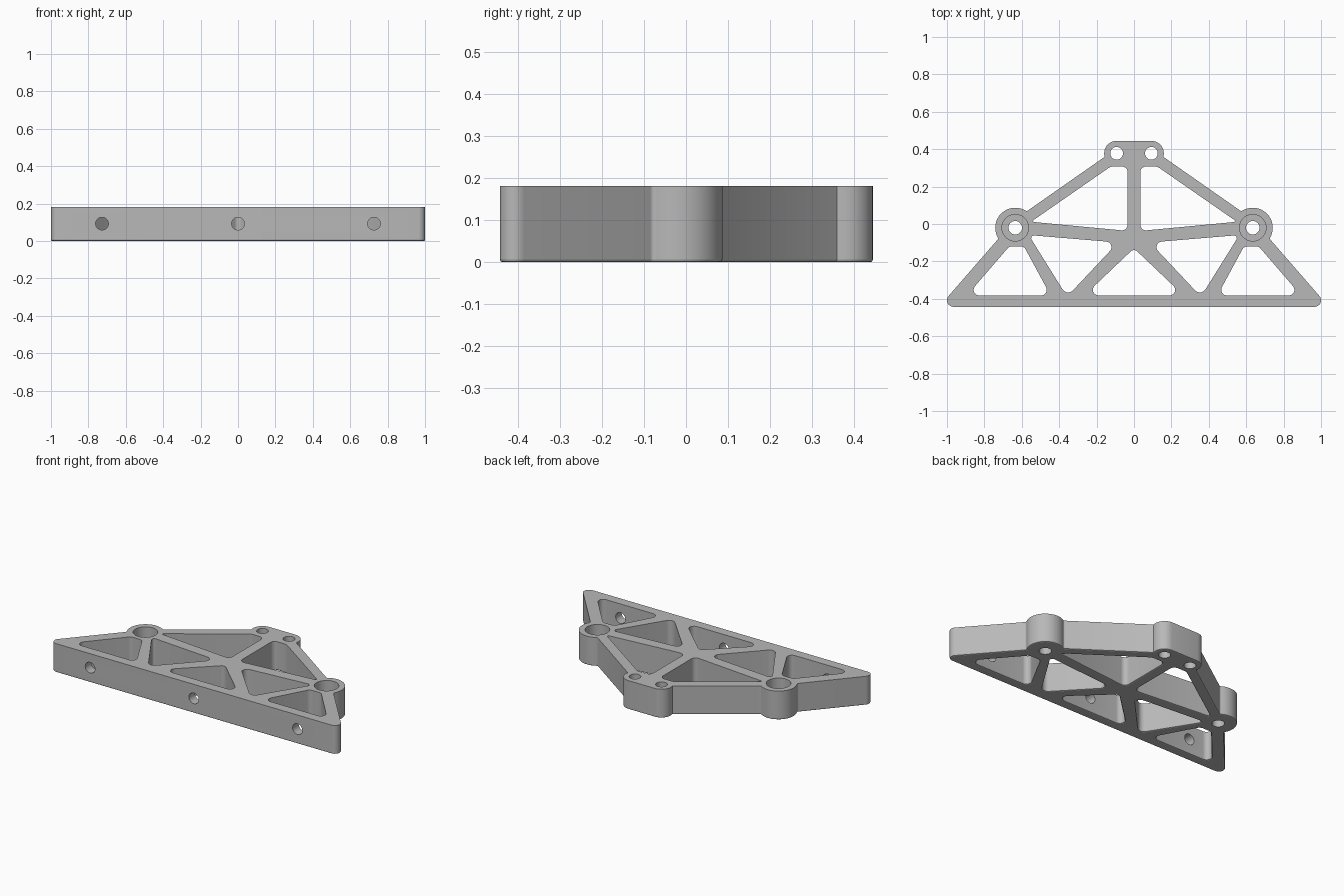
import bpy, bmesh
from math import cos, sin, pi, tan
from mathutils import Vector

if "Cube" in bpy.data.objects:
    bpy.data.objects.remove(bpy.data.objects["Cube"])

HEIGHT = 0.182
EDGE = 0.007
FRONT, RAIL_BACK = -0.443, -0.382

grey = bpy.data.materials.new("machined grey")
grey.use_nodes = True
grey.diffuse_color = (0.48, 0.48, 0.48, 1)
grey.node_tree.nodes["Principled BSDF"].inputs["Base Color"].default_value = (0.48, 0.48, 0.48, 1)


def rounded(corners, steps=8):
    """Fillet every (x, y, radius) corner of a counter-clockwise polygon."""
    pts = []
    n = len(corners)
    for i, (x, y, r) in enumerate(corners):
        p = Vector((x, y))
        a = (Vector(corners[i - 1][:2]) - p).normalized()
        b = (Vector(corners[(i + 1) % n][:2]) - p).normalized()
        half = a.angle(b) / 2
        centre = p + (a + b).normalized() * (r / sin(half))
        start = p + a * (r / tan(half)) - centre
        sweep = pi - 2 * half
        if a.cross(b) > 0:
            sweep = -sweep
        for k in range(steps + 1):
            t = sweep * k / steps
            c, s = cos(t), sin(t)
            q = centre + Vector((start.x * c - start.y * s, start.x * s + start.y * c))
            if not pts or min((q - pts[-1]).length, (q - pts[0]).length) > 0.001:
                pts.append(q)
    area = sum(pts[i - 1].cross(pts[i]) for i in range(len(pts)))
    return pts if area > 0 else pts[::-1]


def circle(x, y, r, n=40):
    return [Vector((x + r * cos(2 * pi * k / n), y + r * sin(2 * pi * k / n))) for k in range(n)]


def ring_edges(ring):
    return [bm.edges.get((ring[i - 1], ring[i])) for i in range(len(ring))]


def skin(lo, hi):
    for i in range(len(lo)):
        bm.faces.new((lo[i - 1], lo[i], hi[i], hi[i - 1]))


def wall(loop, levels):
    """Raise a loop through (z, outward offset) levels, noting its rims for the caps."""
    n = len(loop)
    normals = []
    for i in range(n):
        d = loop[(i + 1) % n] - loop[i - 1]
        normals.append(Vector((d.y, -d.x)).normalized())
    rings = [[bm.verts.new((*(p + m * off), z)) for p, m in zip(loop, normals)]
             for z, off in levels]
    for lo, hi in zip(rings, rings[1:]):
        skin(lo, hi)
    bottom_rims.extend(ring_edges(rings[0]))
    top_rims.extend(ring_edges(rings[-1]))


def soft_levels(sign):
    """Straight wall with a small rounded lower rim."""
    return [(0, sign * EDGE), (EDGE * 0.3, sign * EDGE * 0.3), (EDGE, 0), (HEIGHT, 0)]


def mirrored(corners):
    return [(-x, y, r) for x, y, r in corners[::-1]]


bm = bmesh.new()
bottom_rims, top_rims = [], []

# Plate outline with round bosses and a rounded head
half_outline = [
    (1.042, FRONT, 0.035),
    (0.725, -0.0787, 0.012),
    (0.7677, 0.0016, 0.107),
    (0.6496, 0.1136, 0.107),
    (0.5735, 0.0678, 0.01),
    (0.157, 0.359, 0.002),
    (0.1803, 0.445, 0.067),
]
wall(rounded(half_outline + mirrored(half_outline)), soft_levels(-1))

# Lightening pockets between the struts
middle_pocket = [(-0.265, RAIL_BACK, 0.03), (0.265, RAIL_BACK, 0.03), (0, -0.13, 0.025)]
outer_pocket = [(0.893, RAIL_BACK, 0.03), (0.446, RAIL_BACK, 0.03),
                (0.588, -0.12, 0.03), (0.667, -0.12, 0.03)]
inner_pocket = [(0.563, -0.059, 0.015), (0.358, -0.388, 0.035), (0.086, -0.099, 0.03)]
upper_pocket = [(0.55, 0.012, 0.006), (0.034, -0.037, 0.03),
                (0.034, 0.307, 0.03), (0.125, 0.307, 0.04)]
wall(rounded(middle_pocket), soft_levels(1))
for pocket in (outer_pocket, inner_pocket, upper_pocket):
    wall(rounded(pocket), soft_levels(1))
    wall(rounded(mirrored(pocket)), soft_levels(1))

# Counterbored boss holes and plain head holes
for side in (-1, 1):
    wall(circle(side * 0.635, -0.02, 0.036),
         [(0, 0), (0.06, 0), (0.06, 0.035), (HEIGHT, 0.035)])
    wall(circle(side * 0.093, 0.378, 0.034), [(0, 0), (HEIGHT, 0)])

# Cross holes: refill both sides of the front rail around circles, then join them
hole_rings = {-0.727: [], 0: [], 0.727: []}
for y in (FRONT, RAIL_BACK):
    panels = [f for f in bm.faces
              if all(abs(v.co.y - y) < 0.0001 and v.co.z > EDGE / 2 for v in f.verts)]
    for panel in panels:
        xs = [v.co.x for v in panel.verts]
        rim = list(panel.edges)
        bm.faces.remove(panel)
        for x, rings in hole_rings.items():
            if min(xs) < x < max(xs):
                ring = [bm.verts.new((p.x, y, p.y)) for p in circle(x, 0.093, 0.034)]
                rim += [bm.edges.new((ring[i - 1], ring[i])) for i in range(len(ring))]
                rings.append(ring)
        bmesh.ops.triangle_fill(bm, use_beauty=True, edges=rim, normal=(0, -1, 0))
for front_ring, back_ring in hole_rings.values():
    skin(front_ring, back_ring)

# Top and bottom faces
bmesh.ops.triangle_fill(bm, use_beauty=True, edges=top_rims, normal=(0, 0, 1))
bmesh.ops.triangle_fill(bm, use_beauty=True, edges=bottom_rims, normal=(0, 0, -1))
bmesh.ops.recalc_face_normals(bm, faces=bm.faces)

mesh = bpy.data.meshes.new("truss_bracket")
bm.to_mesh(mesh)
bm.free()
mesh.materials.append(grey)
bracket = bpy.data.objects.new("truss_bracket", mesh)
bpy.context.collection.objects.link(bracket)
bpy.context.view_layer.objects.active = bracket
bracket.select_set(True)
bpy.ops.object.shade_smooth_by_angle(angle=pi / 9)
